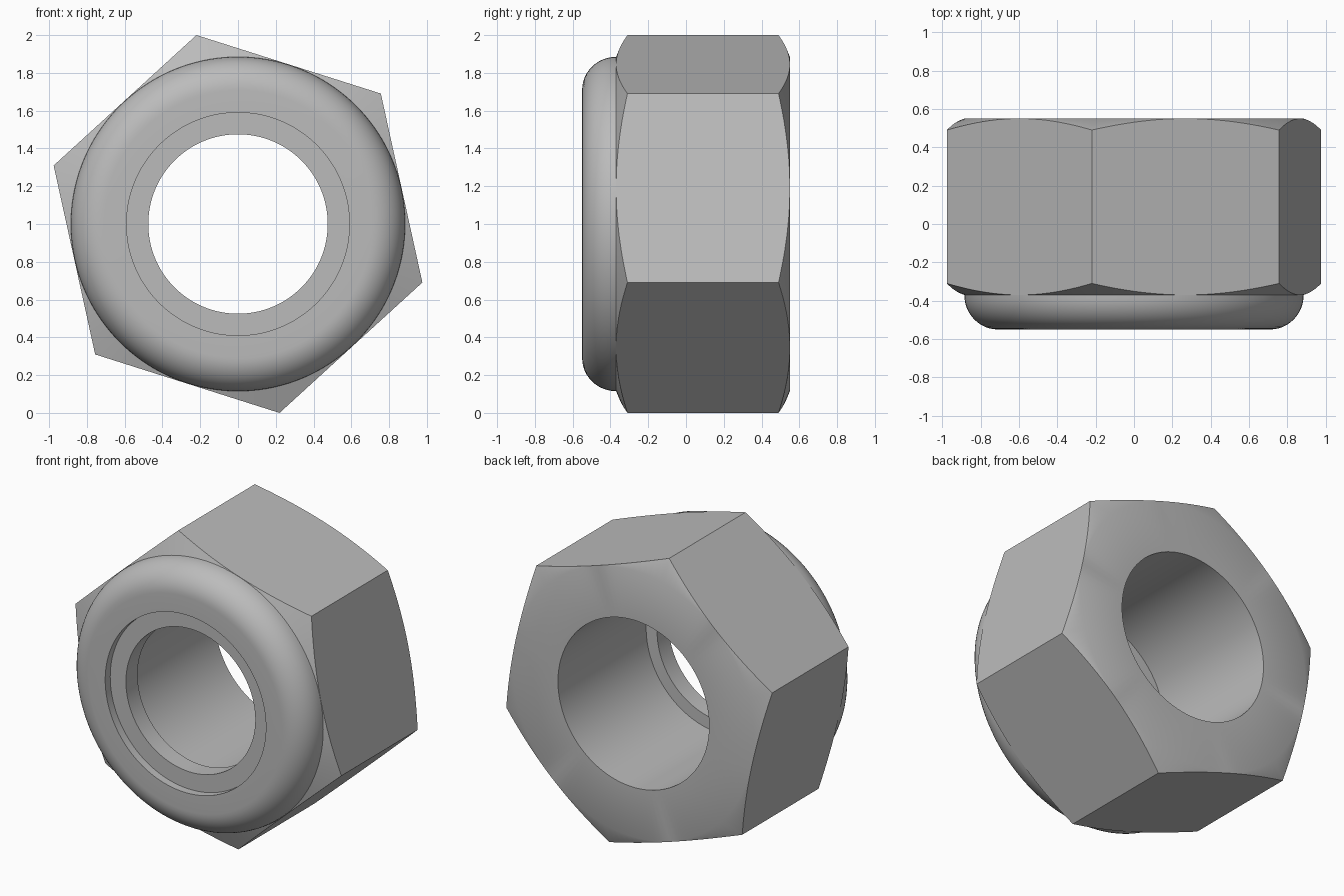
import bpy, bmesh, math

if "Cube" in bpy.data.objects:
    bpy.data.objects.remove(bpy.data.objects["Cube"], do_unlink=True)

SEGMENTS = 144
CORNER = math.radians(42.4)       # angle of one hexagon corner
CORNER_R = 1.024
FLAT_R = CORNER_R * math.cos(math.pi / 6)
CHAMFER = 0.06
FRONT, SHOULDER, BACK = -0.55, -0.37, 0.55

steel = bpy.data.materials.new("steel grey")
steel.use_nodes = True
grey = (0.5, 0.5, 0.5, 1)
steel.diffuse_color = grey
steel.node_tree.nodes["Principled BSDF"].inputs["Base Color"].default_value = grey


def circle(r, y):
    return lambda a: (r, y)


def hexagon(y, inward):
    """Hexagon loop whose corners are cut back by a conical chamfer."""
    def point(a):
        r = FLAT_R / math.cos(a % (math.pi / 3) - math.pi / 6)
        return r, y + inward * CHAMFER * (r - FLAT_R) / (CORNER_R - FLAT_R)
    return point


def lathe(name, loops):
    """Skin a closed ring of loops around the y axis."""
    bm = bmesh.new()
    rings = []
    for loop in loops:
        ring = []
        for i in range(SEGMENTS):
            a = math.tau * i / SEGMENTS
            r, y = loop(a)
            ring.append(bm.verts.new((r * math.cos(a + CORNER), y,
                                      1 + r * math.sin(a + CORNER))))
        rings.append(ring)
    for k, ring in enumerate(rings):
        following = rings[(k + 1) % len(rings)]
        for i in range(SEGMENTS):
            j = (i + 1) % SEGMENTS
            bm.faces.new((ring[i], ring[j], following[j], following[i]))
    bmesh.ops.recalc_face_normals(bm, faces=bm.faces)
    mesh = bpy.data.meshes.new(name)
    bm.to_mesh(mesh)
    bm.free()
    mesh.materials.append(steel)
    obj = bpy.data.objects.new(name, mesh)
    bpy.context.collection.objects.link(obj)
    bpy.ops.object.select_all(action="DESELECT")
    obj.select_set(True)
    bpy.context.view_layer.objects.active = obj
    bpy.ops.object.shade_smooth_by_angle(angle=math.radians(30))
    return obj


# Rounded collar, from its flat front rim out to the shoulder
ROUND_R, ROUND_Y, COLLAR_R = 0.175, 0.18, 0.885
STEPS = 12
collar = []
for s in range(STEPS + 1):
    t = math.pi / 2 * s / STEPS
    collar.append(circle(COLLAR_R - ROUND_R * (1 - math.sin(t)),
                         FRONT + ROUND_Y * (1 - math.cos(t))))

# Nut body: collar, chamfered hexagon, back face, bore and insert seat
lathe("nut_body", collar + [
    hexagon(SHOULDER, 1),
    hexagon(BACK, -1),
    circle(COLLAR_R, BACK),
    circle(0.555, BACK),
    circle(0.555, -0.385),
    circle(0.59, -0.385),
    circle(0.59, FRONT),
])

# Locking ring seated behind the collar rim
lathe("locking_insert", [
    circle(0.475, -0.497),
    circle(0.60, -0.497),
    circle(0.60, -0.375),
    circle(0.475, -0.375),
])
